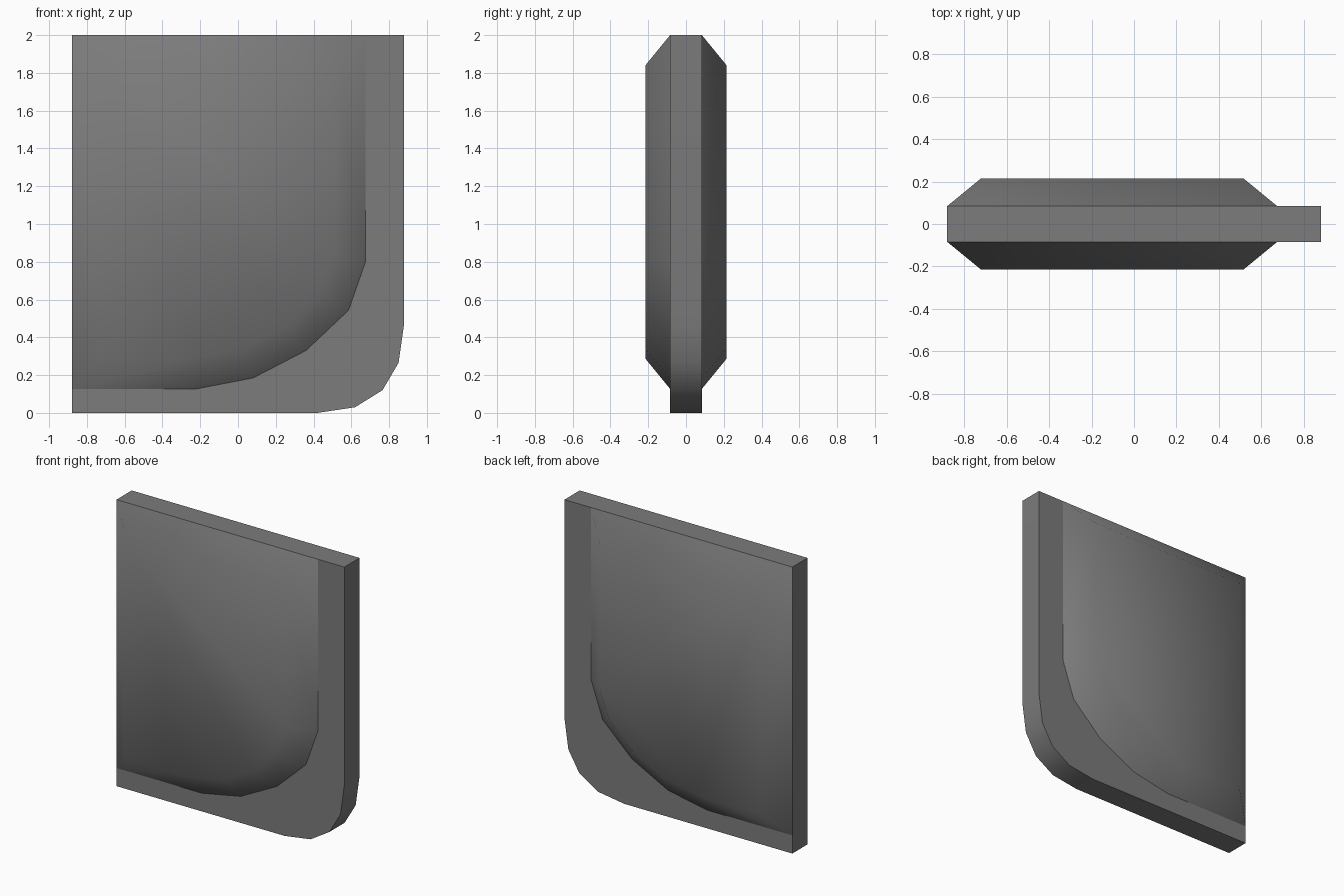
import bpy
import bmesh
import math

cube = bpy.data.objects.get("Cube")
if cube:
    bpy.data.objects.remove(cube, do_unlink=True)

HALF_SLAB = 0.084    # half thickness of the flat plate
HALF_TOTAL = 0.215   # half thickness at the raised panels
BEVEL = 0.16         # width of the sloped panel border

# Single dark grey material
grey = bpy.data.materials.new("dark grey")
grey.use_nodes = True
colour = (0.2, 0.2, 0.2, 1)
grey.diffuse_color = colour
grey.node_tree.nodes["Principled BSDF"].inputs["Base Color"].default_value = colour


def outline_face(bm, outline, y):
    """Face in the xz plane that looks towards the front."""
    return bm.faces.new([bm.verts.new((x, y, z)) for x, z in outline])


def add_object(name, bm):
    mesh = bpy.data.meshes.new(name)
    bm.to_mesh(mesh)
    bm.free()
    mesh.materials.append(grey)
    obj = bpy.data.objects.new(name, mesh)
    bpy.context.collection.objects.link(obj)
    bpy.ops.object.select_all(action='DESELECT')
    obj.select_set(True)
    bpy.context.view_layer.objects.active = obj
    return obj


# Flat plate with one rounded lower corner
plate_outline = [(-0.88, 0), (0.42, 0), (0.62, 0.03), (0.765, 0.12),
                 (0.85, 0.265), (0.88, 0.475), (0.88, 2), (-0.88, 2)]
bm = bmesh.new()
front = outline_face(bm, plate_outline, -HALF_SLAB)
extruded = bmesh.ops.extrude_face_region(bm, geom=[front], use_keep_orig=True)
new_verts = [v for v in extruded["geom"] if isinstance(v, bmesh.types.BMVert)]
bmesh.ops.translate(bm, verts=new_verts, vec=(0, 2 * HALF_SLAB, 0))
bmesh.ops.recalc_face_normals(bm, faces=bm.faces)
add_object("plate", bm)
bpy.ops.object.shade_smooth_by_angle(angle=math.radians(30))

# Raised panel with sloped borders, mirrored to the back
panel_outline = [(-0.88, 0.127), (-0.22, 0.127), (0.08, 0.185), (0.36, 0.33),
                 (0.585, 0.543), (0.675, 0.8), (0.675, 2), (-0.88, 2)]
bm = bmesh.new()
panel_face = outline_face(bm, panel_outline, -HALF_SLAB)
bm.normal_update()
bmesh.ops.inset_region(bm, faces=[panel_face], thickness=BEVEL,
                       depth=HALF_TOTAL - HALF_SLAB,
                       use_boundary=True, use_even_offset=True)
panel = add_object("raised_panels", bm)
bpy.ops.object.shade_smooth()
mirror = panel.modifiers.new("front to back", 'MIRROR')
mirror.use_axis = (False, True, False)
mirror.use_mirror_merge = False
